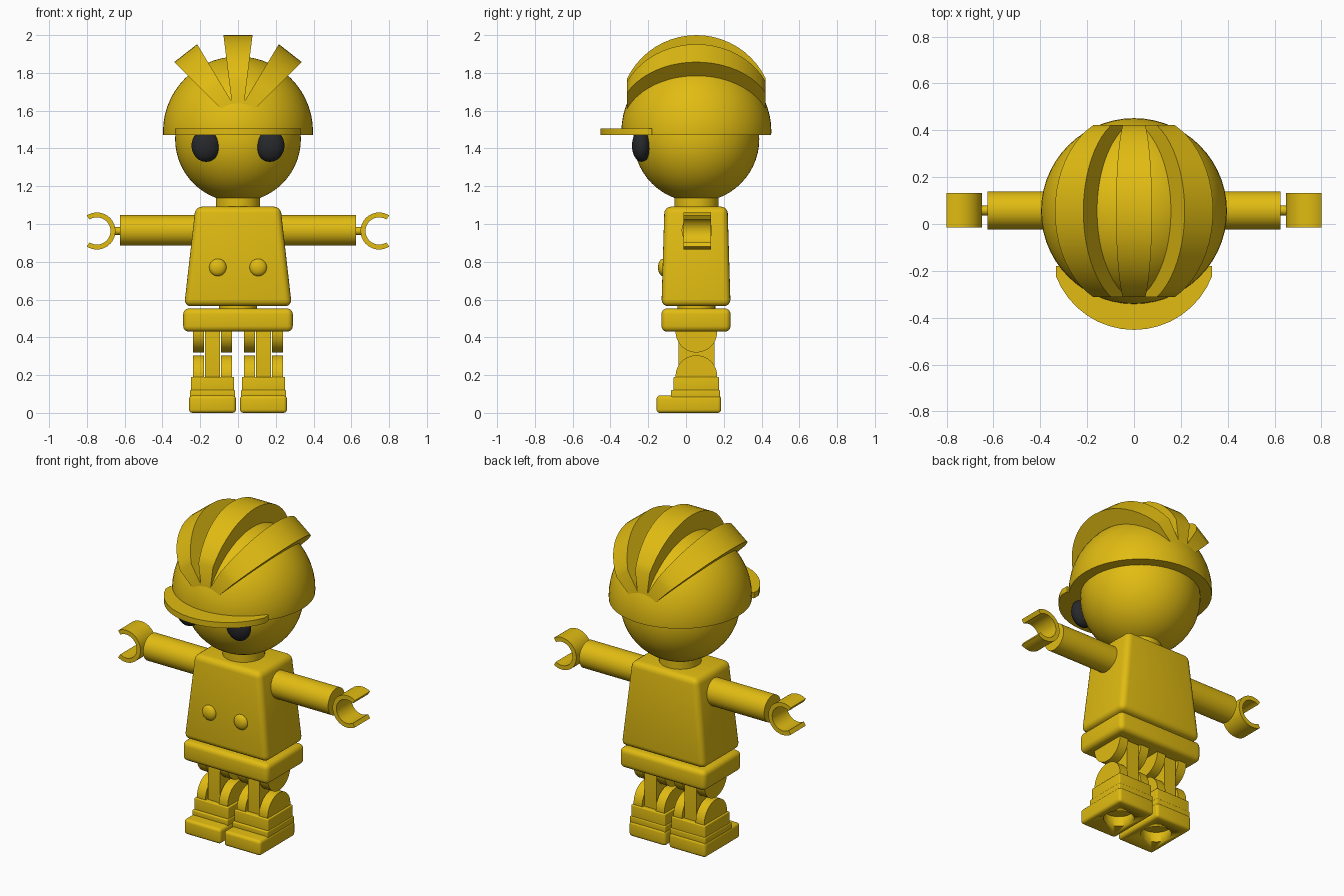
import bpy, bmesh
from math import sin, cos, pi, radians, sqrt
from mathutils import Matrix, Vector

if "Cube" in bpy.data.objects:
    bpy.data.objects.remove(bpy.data.objects["Cube"])

CY = 0.055  # depth of the body's centre line


def material(name, rgb):
    m = bpy.data.materials.new(name)
    m.diffuse_color = (*rgb, 1)
    m.use_nodes = True
    m.node_tree.nodes["Principled BSDF"].inputs["Base Color"].default_value = m.diffuse_color
    return m


YELLOW = material("golden_yellow", (0.75, 0.5, 0.006))
BLACK = material("charcoal", (0.02, 0.021, 0.024))


def finish(name, bm, mat=YELLOW, angle=32):
    bmesh.ops.recalc_face_normals(bm, faces=bm.faces)
    me = bpy.data.meshes.new(name)
    bm.to_mesh(me)
    bm.free()
    me.materials.append(mat)
    ob = bpy.data.objects.new(name, me)
    bpy.context.collection.objects.link(ob)
    bpy.ops.object.select_all(action='DESELECT')
    ob.select_set(True)
    bpy.context.view_layer.objects.active = ob
    bpy.ops.object.shade_smooth_by_angle(angle=radians(angle))
    return ob


def ball(name, loc, size, mat=YELLOW, seg=40):
    bm = bmesh.new()
    bmesh.ops.create_uvsphere(bm, u_segments=seg, v_segments=seg // 2, radius=1)
    bm.transform(Matrix.Translation(loc) @ Matrix.Diagonal((*size, 1)))
    return finish(name, bm, mat)


def box(name, lo, hi, bevel, inset=(0, 0)):
    """Rounded box; inset narrows the top in x and y."""
    bm = bmesh.new()
    bmesh.ops.create_cube(bm, size=1)
    for v in bm.verts:
        top = v.co.z > 0
        side = Vector((1 if v.co.x > 0 else -1, 1 if v.co.y > 0 else -1))
        v.co = Vector([l + (h - l) * (c + .5) for l, h, c in zip(lo, hi, v.co)])
        if top:
            v.co.x -= side.x * inset[0]
            v.co.y -= side.y * inset[1]
    bmesh.ops.bevel(bm, geom=bm.edges[:], offset=bevel, segments=4, profile=.5,
                    affect='EDGES')
    return finish(name, bm)


def prism_mesh(pts, axis, a, b):
    """Extrude a 2D outline along x, y or z, from a to b."""
    place = {'x': lambda p, t: (t, p[0], p[1]),
             'y': lambda p, t: (p[0], t, p[1]),
             'z': lambda p, t: (p[0], p[1], t)}[axis]
    bm = bmesh.new()
    lo = [bm.verts.new(place(p, a)) for p in pts]
    hi = [bm.verts.new(place(p, b)) for p in pts]
    bm.faces.new(lo)
    bm.faces.new(hi[::-1])
    n = len(pts)
    for i in range(n):
        j = (i + 1) % n
        bm.faces.new((lo[i], lo[j], hi[j], hi[i]))
    return bm


def prism(name, pts, axis, a, b):
    return finish(name, prism_mesh(pts, axis, a, b))


def arc(cx, cy, r, a0, a1, n):
    return [(cx + r * cos(radians(a0 + (a1 - a0) * i / n)),
             cy + r * sin(radians(a0 + (a1 - a0) * i / n))) for i in range(n + 1)]


def circle(cx, cy, r, n=40):
    return arc(cx, cy, r, 0, 360, n)[:-1]


# Head, neck and button-like studs
ball("head", (0, CY, 1.45), (.333,) * 3, seg=56)
prism("neck", circle(0, CY, .117), 'z', 1.05, 1.16)

# Helmet dome: sphere cut flat at the rim
bm = bmesh.new()
bmesh.ops.create_uvsphere(bm, u_segments=56, v_segments=28, radius=.397)
bm.transform(Matrix.Translation((0, CY, 1.49)))
cut = bmesh.ops.bisect_plane(bm, geom=bm.verts[:] + bm.edges[:] + bm.faces[:],
                             plane_co=(0, 0, 1.47), plane_no=(0, 0, -1), clear_outer=True)
bmesh.ops.holes_fill(bm, edges=[e for e in bm.edges if e.is_boundary])
finish("helmet_dome", bm)

# Helmet brim: circle segment with clipped sides
brim = arc(0, -.095, .357, 201, 339, 16)
prism("helmet_brim", [(-.333, -.18)] + brim + [(.333, -.18)], 'z', 1.47, 1.505)

# Helmet ridges: arched wedges, fanned left, middle and right
ridge = [(CY - .367, 1.58)] + arc(CY, 1.592, .408, 154, 26, 20) + [(CY + .367, 1.58)]
for side, name in ((-1, "left"), (0, "middle"), (1, "right")):
    bm = prism_mesh(ridge, 'x', -1, 1)
    for v in bm.verts:
        v.co.x *= .03 + .047 * (v.co.z - 1.62) / .38
    pivot = Matrix.Translation((0, 0, 1.55))
    bm.transform(pivot @ Matrix.Rotation(radians(38 * side), 4, 'Y') @ pivot.inverted())
    finish("helmet_ridge_" + name, bm)

# Torso and hips
box("torso", (-.285, -.13, .565), (.285, .236, 1.092), .035, (.06, .016))
box("hips", (-.29, -.13, .43), (.29, .236, .553), .03)
prism("waist", circle(0, CY, .1), 'z', .53, .6)

for s, side in ((-1, "left"), (1, "right")):
    # Eyes and chest studs
    ball("eye_" + side, (s * .17, -.235, 1.415), (.076, .051, .086), BLACK, 32)
    ball("chest_stud_" + side, (s * .107, -.122, .77), (.046, .026, .046), seg=28)

    # Arm, wrist and open clip hand
    prism("arm_" + side, circle(CY + .003, .966, .081), 'x', s * .18, s * .625)
    prism("wrist_" + side, circle(CY + .003, .963, .021, 20), 'x', s * .6, s * .665)
    clip = arc(0, .963, .098, 57, 303, 30) + arc(0, .963, .072, 303, 57, 30)
    prism("hand_" + side, [(s * (.747 + x), z) for x, z in clip], 'y', -.014, .132)

    # Leg link: rounded bar between the hip and ankle joints
    x = s * .135
    link = arc(CY, .43, .095, 0, 180, 16) + arc(CY, .195, .095, 180, 360, 16)
    prism("leg_link_" + side, link, 'x', x - .04, x + .04)

    # Joint discs on both sides of the link
    for k, where in ((-1, "a"), (1, "b")):
        for z, joint in ((.43, "hip"), (.195, "ankle")):
            bm = prism_mesh(circle(CY, z, .11, 48), 'x', x + k * .046, x + k * .104)
            rims = [e for e in bm.edges if abs(e.verts[0].co.x - e.verts[1].co.x) < 1e-5]
            bmesh.ops.bevel(bm, geom=rims, offset=.01, segments=3, profile=.5,
                            affect='EDGES')
            finish(f"{joint}_disc_{side}_{where}", bm)

    # Foot: ankle block, collar and rounded shoe with a round recess below
    box("ankle_block_" + side, (x - .115, -.066, .1), (x + .115, .175, .19), .006)
    box("ankle_collar_" + side, (x - .12, -.08, .08), (x + .12, .18, .121), .006)
    shoe = box("shoe_" + side, (x - .124, -.156, 0), (x + .124, .186, .092), .018)
    cutter = prism("recess_cutter_" + side, circle(x, .03, .085), 'z', -.05, .06)
    cutter.hide_render = True
    mod = shoe.modifiers.new("recess", 'BOOLEAN')
    mod.operation, mod.object, mod.solver = 'DIFFERENCE', cutter, 'EXACT'
    bpy.context.view_layer.objects.active = shoe
    bpy.ops.object.modifier_apply(modifier=mod.name)
    bpy.data.objects.remove(cutter)
